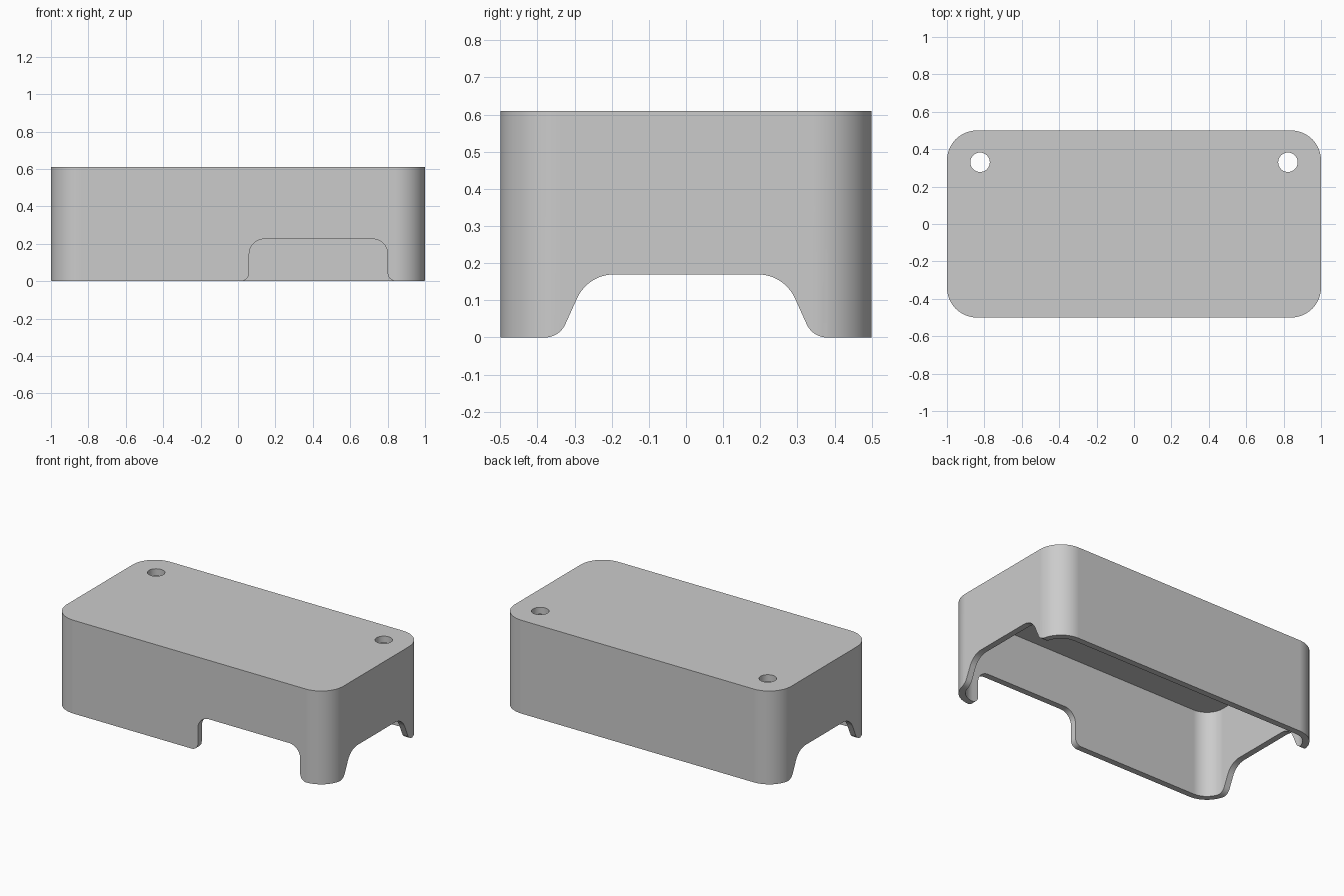
import bpy
import bmesh
import math
from mathutils import Vector

if "Cube" in bpy.data.objects:
    bpy.data.objects.remove(bpy.data.objects["Cube"], do_unlink=True)

HEIGHT = 0.61
WALL = 0.04
ROOF = 0.045
CORNER = 0.16


def rounded(corners, steps=12):
    """Outline from (x, y, radius) corners, each rounded by a tangent arc."""
    out = []
    for i, (x, y, r) in enumerate(corners):
        p = Vector((x, y))
        if r == 0:
            out.append(p)
            continue
        a = (Vector(corners[i - 1][:2]) - p).normalized()
        b = (Vector(corners[(i + 1) % len(corners)][:2]) - p).normalized()
        half = math.acos(a.dot(b)) / 2
        centre = p + (a + b).normalized() * r / math.sin(half)
        start = p + a * r / math.tan(half) - centre
        # the path enters the arc heading along -a, which sets the turn direction
        turn = 1 if start.x * a.y - start.y * a.x < 0 else -1
        first = math.atan2(start.y, start.x)
        for k in range(steps + 1):
            angle = first + turn * (math.pi - 2 * half) * k / steps
            out.append(centre + r * Vector((math.cos(angle), math.sin(angle))))
    return out


def prism(name, outline, low, high, place):
    """Extrude an outline; place(u, v, w) maps it into space."""
    bm = bmesh.new()
    ends = [[bm.verts.new(place(p.x, p.y, w)) for p in outline]
            for w in (low, high)]
    bottom, top = ends
    bm.faces.new(bottom[::-1])
    bm.faces.new(top)
    for i in range(len(outline)):
        bm.faces.new((bottom[i - 1], bottom[i], top[i], top[i - 1]))
    bmesh.ops.recalc_face_normals(bm, faces=bm.faces[:])
    mesh = bpy.data.meshes.new(name)
    bm.to_mesh(mesh)
    bm.free()
    obj = bpy.data.objects.new(name, mesh)
    bpy.context.scene.collection.objects.link(obj)
    return obj


def upright(u, v, w):
    return (u, v, w)


def along_x(u, v, w):
    return (w, u, v)


def along_y(u, v, w):
    return (u, -w, v)


def rounded_box(name, hx, hy, r, low, high):
    corners = [(-hx, -hy, r), (hx, -hy, r), (hx, hy, r), (-hx, hy, r)]
    return prism(name, rounded(corners), low, high, upright)


def arch(middle, half_foot, half_top, height, foot_r, top_r):
    """Opening with flared feet on the ground and rounded upper corners."""
    slope = math.atan2(height, half_foot - half_top)
    flare = half_foot + foot_r * math.tan(slope / 2)
    # the outer stubs only give the foot arcs a direction to start from
    path = rounded([(-flare - 1, 0, 0), (-half_foot, 0, foot_r),
                    (-half_top, height, top_r), (half_top, height, top_r),
                    (half_foot, 0, foot_r), (flare + 1, 0, 0)])[1:-1]
    below = [Vector((flare, -0.1)), Vector((-flare, -0.1))]
    return [p + Vector((middle, 0)) for p in below + path]


def cut(body, cutter):
    cutter.hide_render = True
    mod = body.modifiers.new("cut", 'BOOLEAN')
    mod.operation = 'DIFFERENCE'
    mod.solver = 'EXACT'
    mod.object = cutter
    bpy.context.view_layer.update()
    bpy.context.view_layer.objects.active = body
    bpy.ops.object.modifier_apply(modifier=mod.name)
    bpy.data.objects.remove(cutter, do_unlink=True)


# Cover body, hollow underneath
cover = rounded_box("cover_shell", 1.0, 0.5, CORNER, 0, HEIGHT)
cut(cover, rounded_box("cavity", 1 - WALL, 0.5 - WALL, CORNER - WALL,
                       -0.1, HEIGHT - ROOF))

# Sloped openings through both ends
cut(cover, prism("end_opening", arch(0, 0.341, 0.264, 0.17, 0.06, 0.11),
                 -1.2, 1.2, along_x))

# Straight notch in the front wall
cut(cover, prism("front_notch", arch(0.43, 0.37, 0.37, 0.225, 0.045, 0.08),
                 0.3, 0.7, along_y))

# Two round holes near the back corners
for side in (-1, 1):
    bpy.ops.mesh.primitive_cylinder_add(vertices=48, radius=0.052, depth=0.3,
                                        location=(side * 0.823, 0.33, HEIGHT))
    cut(cover, bpy.context.object)

# Plain grey finish
grey = bpy.data.materials.new("plain_grey")
grey.use_nodes = True
colour = (0.6, 0.6, 0.6, 1)
grey.diffuse_color = colour
grey.node_tree.nodes["Principled BSDF"].inputs["Base Color"].default_value = colour
cover.data.materials.clear()
cover.data.materials.append(grey)

# Smooth curves with crisp edges
bpy.ops.object.select_all(action='DESELECT')
cover.select_set(True)
bpy.context.view_layer.objects.active = cover
bpy.ops.object.shade_smooth_by_angle(angle=math.radians(30))
weighted = cover.modifiers.new("weighted_normals", 'WEIGHTED_NORMAL')
weighted.keep_sharp = True
